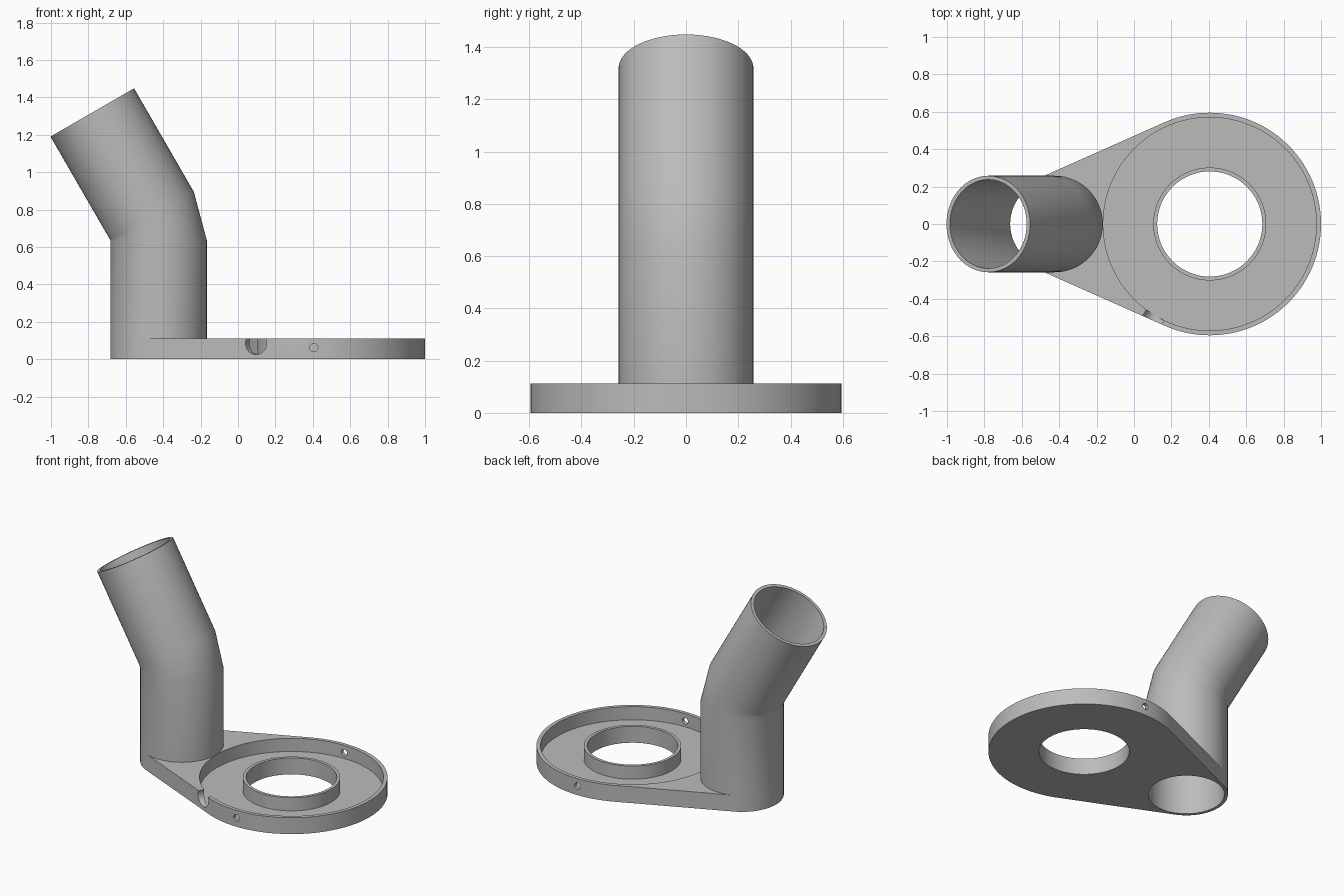
import bpy, bmesh, math
from mathutils import Vector, Matrix

cube = bpy.data.objects.get("Cube")
if cube:
    bpy.data.objects.remove(cube, do_unlink=True)

SEG = 96
DISC, PIPE = Vector((0.405, 0, 0)), Vector((-0.425, 0, 0))   # the two centres
DISC_R, PIPE_R, WALL = 0.595, 0.258, 0.021
PLATE_H, FLOOR = 0.112, 0.022
BEND_Z, BEND, UPPER_LEN = 0.637, math.radians(30), 0.639

grey = bpy.data.materials.new("plain grey")
grey.use_nodes = True
grey.diffuse_color = (0.5, 0.5, 0.5, 1)
grey.node_tree.nodes["Principled BSDF"].inputs["Base Color"].default_value = (0.5, 0.5, 0.5, 1)


def finish(name, bm):
    bmesh.ops.recalc_face_normals(bm, faces=bm.faces[:])
    mesh = bpy.data.meshes.new(name)
    bm.to_mesh(mesh)
    bm.free()
    mesh.materials.append(grey)
    obj = bpy.data.objects.new(name, mesh)
    bpy.context.collection.objects.link(obj)
    return obj


def circle(radius, z, centre):
    return [centre + Vector((radius * math.cos(a), radius * math.sin(a), z))
            for a in (2 * math.pi * i / SEG for i in range(SEG))]


def ring_solid(name, rings):
    """Skin a closed loop of rings."""
    bm = bmesh.new()
    loops = [[bm.verts.new(p) for p in ring] for ring in rings]
    for a, b in zip(loops, loops[1:] + loops[:1]):
        for i in range(SEG):
            j = (i + 1) % SEG
            bm.faces.new((a[i], a[j], b[j], b[i]))
    return finish(name, bm)


def rod(name, centre, direction, radius, length):
    bm = bmesh.new()
    turn = Vector(direction).to_track_quat('Z', 'Y').to_matrix().to_4x4()
    bmesh.ops.create_cone(bm, cap_ends=True, segments=SEG, radius1=radius, radius2=radius,
                          depth=length, matrix=Matrix.Translation(centre) @ turn)
    return finish(name, bm)


def activate(obj):
    bpy.ops.object.select_all(action='DESELECT')
    obj.select_set(True)
    bpy.context.view_layer.objects.active = obj


def cut(obj, cutter):
    cutter.hide_render = True
    activate(obj)
    mod = obj.modifiers.new("cut", 'BOOLEAN')
    mod.operation, mod.solver, mod.object = 'DIFFERENCE', 'EXACT', cutter
    bpy.ops.object.modifier_apply(modifier=mod.name)
    bpy.data.objects.remove(cutter, do_unlink=True)


# Teardrop base plate: two arcs joined by their common tangents
tangent = math.acos((PIPE_R - DISC_R) / (DISC.x - PIPE.x))
outline = []
for centre, radius, start, end in ((DISC, DISC_R, -tangent, tangent),
                                   (PIPE, PIPE_R, tangent, 2 * math.pi - tangent)):
    for i in range(SEG + 1):
        a = start + (end - start) * i / SEG
        outline.append(centre + Vector((radius * math.cos(a), radius * math.sin(a), 0)))
bm = bmesh.new()
base = bm.faces.new([bm.verts.new(p) for p in outline])
top = bmesh.ops.extrude_face_region(bm, geom=[base])["geom"]
bmesh.ops.translate(bm, vec=(0, 0, PLATE_H), verts=[v for v in top if isinstance(v, bmesh.types.BMVert)])
plate = finish("base_plate", bm)

# Ring-shaped tray recess, leaving a collar around the centre bore
cut(plate, ring_solid("tray_cutter", [circle(0.302, FLOOR, DISC), circle(0.57, FLOOR, DISC),
                                      circle(0.57, 0.3, DISC), circle(0.302, 0.3, DISC)]))
cut(plate, rod("bore_cutter", DISC, (0, 0, 1), 0.281, 1))
cut(plate, rod("pipe_bore_cutter", PIPE, (0, 0, 1), PIPE_R - WALL, 1))

# Screw holes in the rim, front and back
for side in (-1, 1):
    cut(plate, rod("screw_cutter", DISC + Vector((0, side * 0.58, 0.062)), (0, 1, 0), 0.022, 0.15))

# Cable notch through the rim
radial = Vector((-0.30, -0.50, 0)).normalized()
cut(plate, rod("notch_cutter", DISC + radial * 0.585 + Vector((0, 0, 0.086)), radial, 0.061, 0.16))

# Bent pipe: the upper part hinges on the outer edge of the lower part
hinge = PIPE + Vector((-PIPE_R, 0, BEND_Z))
tilt = Matrix.Translation(hinge) @ Matrix.Rotation(-BEND, 4, 'Y') @ Matrix.Translation(-hinge)


def pipe_rings(radius):
    lower = [circle(radius, z, PIPE) for z in (PLATE_H, BEND_Z)]
    upper = [[tilt @ p for p in circle(radius, z, PIPE)] for z in (BEND_Z, BEND_Z + UPPER_LEN)]
    return lower + upper


pipe = ring_solid("bent_pipe", pipe_rings(PIPE_R) + pipe_rings(PIPE_R - WALL)[::-1])

for obj in (plate, pipe):
    activate(obj)
    bpy.ops.object.shade_smooth_by_angle(angle=math.radians(25))
